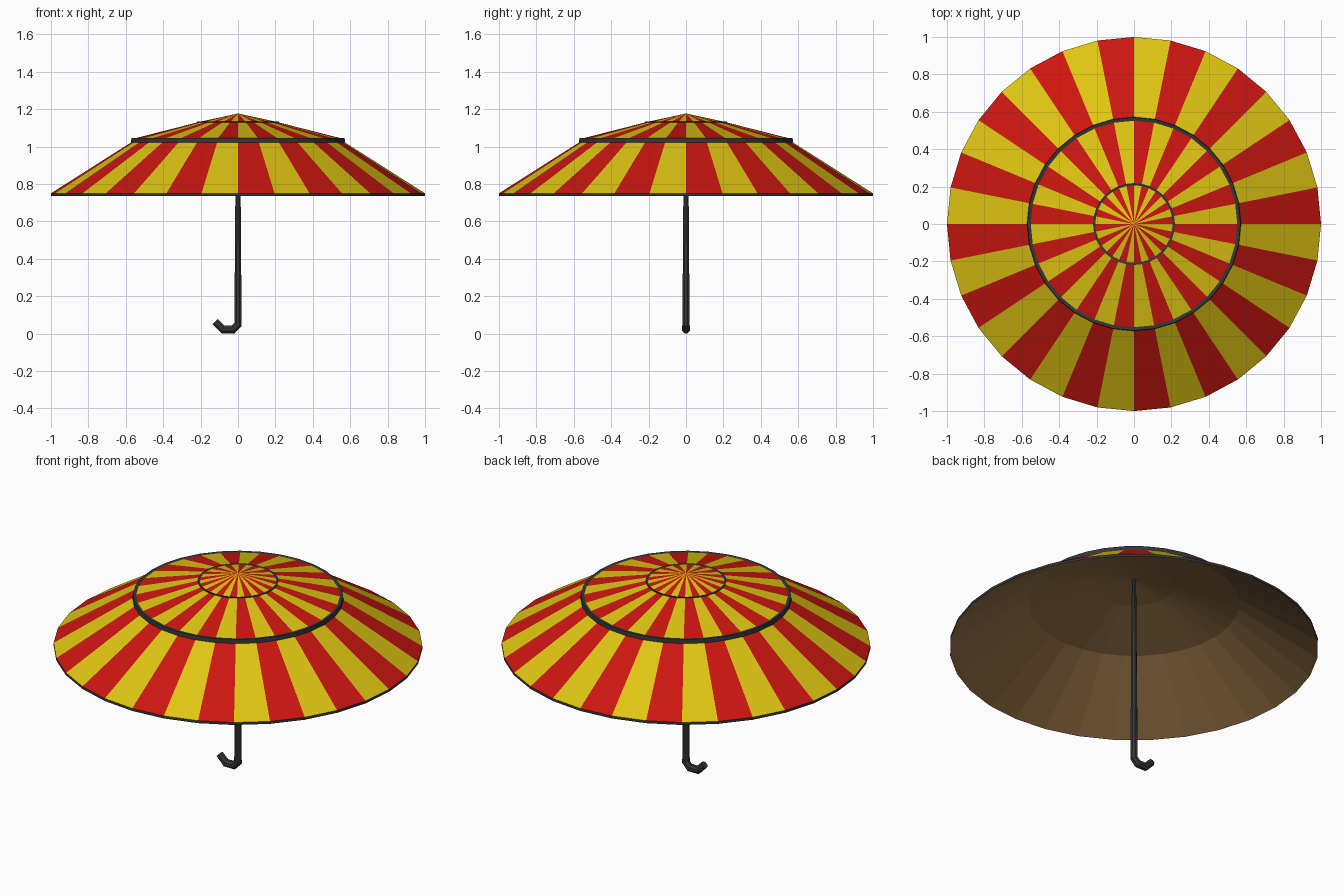
import bpy, bmesh, math
from mathutils import Vector

if "Cube" in bpy.data.objects:
    bpy.data.objects.remove(bpy.data.objects["Cube"])

SIDES = 32


def material(name, rgb):
    m = bpy.data.materials.new(name)
    m.diffuse_color = (*rgb, 1.0)
    m.use_nodes = True
    m.node_tree.nodes["Principled BSDF"].inputs["Base Color"].default_value = m.diffuse_color
    return m


RED = material("red", (0.60, 0.008, 0.005))
YELLOW = material("yellow", (0.74, 0.56, 0.006))
DARK = material("charcoal", (0.035, 0.037, 0.040))
BROWN = material("brown", (0.30, 0.165, 0.06))


def finish(name, bm, mats):
    me = bpy.data.meshes.new(name)
    bm.to_mesh(me)
    bm.free()
    for m in mats:
        me.materials.append(m)
    ob = bpy.data.objects.new(name, me)
    bpy.context.collection.objects.link(ob)
    return ob


def revolve(name, profile, mats, shift=0):
    """Turn (radius, z) points, listed top to bottom, into an open outward-facing
    surface; wedges alternate materials and each band swaps them."""
    bm = bmesh.new()
    rings = []
    for r, z in profile:
        if r == 0:
            rings.append([bm.verts.new((0, 0, z))] * SIDES)
        else:
            rings.append([bm.verts.new((r * math.cos(a), r * math.sin(a), z))
                          for a in (2 * math.pi * i / SIDES for i in range(SIDES))])
    for b, (up, low) in enumerate(zip(rings, rings[1:])):
        for i in range(SIDES):
            j = (i + 1) % SIDES
            quad = [up[i], low[i], low[j], up[j]]
            f = bm.faces.new(list(dict.fromkeys(quad)))
            f.material_index = (i + b + shift) % len(mats)
    return finish(name, bm, mats)


# Striped canopy: three cone bands
revolve("canopy_cap", [(0, 1.177), (0.207, 1.132)], [RED, YELLOW])
revolve("canopy_middle", [(0.218, 1.129), (0.552, 1.044)], [RED, YELLOW], 1)
revolve("canopy_skirt", [(0.572, 1.022), (1.0, 0.75)], [RED, YELLOW])

# Dark trim rings
revolve("upper_trim", [(0.207, 1.132), (0.219, 1.134), (0.218, 1.129)], [DARK])
revolve("middle_trim", [(0.552, 1.044), (0.570, 1.046), (0.572, 1.022)], [DARK])
revolve("rim_trim", [(1.0, 0.75), (1.0, 0.735)], [DARK])

# Brown lining, facing down (bottom-to-top profile flips the faces)
revolve("lining", [(1.0, 0.735), (0.570, 1.015), (0.212, 1.122), (0, 1.165)], [BROWN])


# Tapered pole with a crook handle, swept in the xz plane
def sweep(name, path, mat, sides=8):
    bm = bmesh.new()
    pts = [Vector((x, 0, z)) for x, z, _ in path]
    rings = []
    for k, p in enumerate(pts):
        a = (p - pts[k - 1]).normalized() if k else None
        b = (pts[k + 1] - p).normalized() if k < len(pts) - 1 else None
        t = ((a or b) + (b or a)).normalized()
        mitre = 1 / t.dot(a or b)
        side = t.cross(Vector((0, 1, 0))) * mitre
        r = path[k][2]
        rings.append([bm.verts.new(p + r * (side * math.cos(u) + Vector((0, math.sin(u), 0))))
                      for u in (2 * math.pi * (i + 0.5) / sides for i in range(sides))])
    for r0, r1 in zip(rings, rings[1:]):
        for i in range(sides):
            j = (i + 1) % sides
            bm.faces.new([r0[i], r0[j], r1[j], r1[i]])
    bm.faces.new(rings[0])
    bm.faces.new(rings[-1])
    bmesh.ops.recalc_face_normals(bm, faces=bm.faces)
    return finish(name, bm, [mat])


sweep("pole_and_handle",
      [(0, 1.165, 0.012), (0, 0.048, 0.021), (-0.026, 0.022, 0.022),
       (-0.080, 0.022, 0.022), (-0.122, 0.064, 0.021)], DARK)
